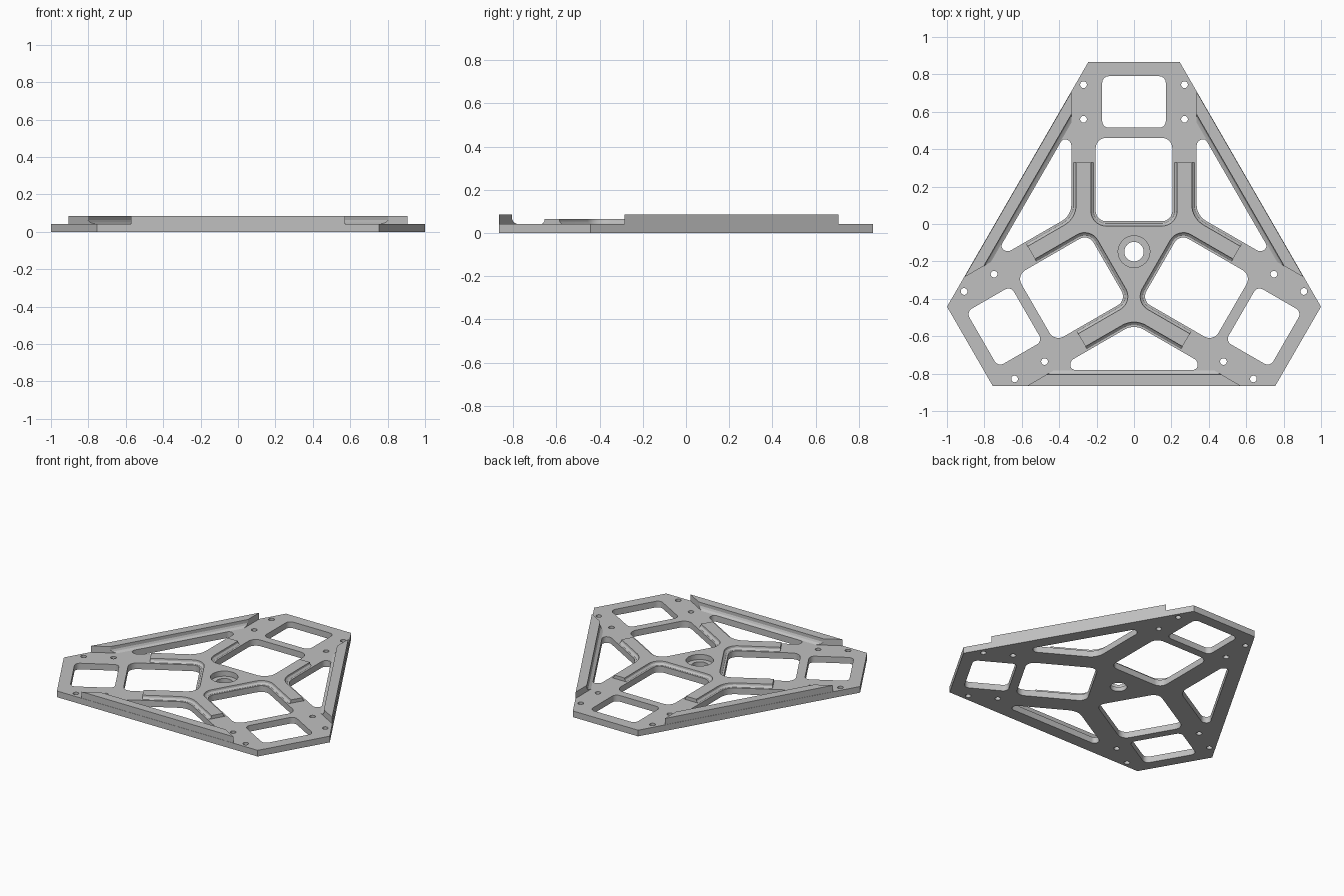
import bpy, bmesh, math
from mathutils import Vector, Matrix

if "Cube" in bpy.data.objects:
    bpy.data.objects.remove(bpy.data.objects["Cube"])

CENTRE = Vector((0, -0.148, 0))   # axis of the threefold symmetry
T30 = math.tan(math.radians(30))
BASE, RIB, WALL = 0.042, 0.065, 0.085
LEG_IN, LEG_OUT = 0.205, 0.335    # sides of each arm's two legs
EDGE, LIP = 0.717, 0.632          # outer edge and inner foot of the walls
BORE, SEAT = 0.052, 0.085

grey = bpy.data.materials.new("plain grey")
grey.use_nodes = True
grey.diffuse_color = (0.53, 0.53, 0.53, 1)
grey.node_tree.nodes["Principled BSDF"].inputs["Base Color"].default_value = grey.diffuse_color


def turn(loop, k):
    m = Matrix.Rotation(math.radians(120 * k), 2)
    return [m @ Vector(p) for p in loop]


def circle(x, y, r, n=32):
    return [Vector((x + r * math.cos(math.tau * i / n), y + r * math.sin(math.tau * i / n)))
            for i in range(n)]


def rounded(corners, steps=8):
    """Outline from (x, y, radius) corners."""
    out = []
    for i, (x, y, r) in enumerate(corners):
        p = Vector((x, y))
        if r == 0:
            out.append(p)
            continue
        a = (Vector(corners[i - 1][:2]) - p).normalized()
        b = (Vector(corners[(i + 1) % len(corners)][:2]) - p).normalized()
        half = a.angle(b) / 2
        c = p + (a + b).normalized() * (r / math.sin(half))
        start = p + a * (r / math.tan(half)) - c
        end = p + b * (r / math.tan(half)) - c
        sweep = start.angle_signed(end)   # clockwise positive
        for s in range(steps + 1):
            out.append(c + Matrix.Rotation(-sweep * s / steps, 2) @ start)
    return out


def box(w, y0, y1, r):
    return rounded([(-w, y0, r), (w, y0, r), (w, y1, r), (-w, y1, r)])


def solid(name, layers):
    """Loft matching loops through layers of (z, loops), then cap both ends."""
    bm = bmesh.new()
    rings = [[[bm.verts.new((p.x, p.y, z)) for p in loop] for loop in loops]
             for z, loops in layers]
    for low, high in zip(rings, rings[1:]):
        for a, b in zip(low, high):
            for i in range(len(a)):
                bm.faces.new((a[i - 1], a[i], b[i], b[i - 1]))
    for level, up in ((rings[0], -1), (rings[-1], 1)):
        edges = [bm.edges.get((r[i - 1], r[i])) for r in level for i in range(len(r))]
        bmesh.ops.triangle_fill(bm, edges=edges, use_beauty=True, normal=(0, 0, up))
    bmesh.ops.remove_doubles(bm, verts=bm.verts, dist=0.00001)
    bmesh.ops.recalc_face_normals(bm, faces=bm.faces)
    mesh = bpy.data.meshes.new(name)
    bm.to_mesh(mesh)
    bm.free()
    mesh.materials.append(grey)
    obj = bpy.data.objects.new(name, mesh)
    obj.location = CENTRE
    bpy.context.collection.objects.link(obj)
    bpy.ops.object.select_all(action="DESELECT")
    obj.select_set(True)
    bpy.context.view_layer.objects.active = obj
    bpy.ops.object.shade_smooth_by_angle(angle=math.radians(25))
    return obj


# Base plate with windows, side openings, screw holes and a stepped bore
outline, cuts = [], []
side_opening = rounded([(0, -LEG_OUT / math.cos(math.radians(30)), 0.1),
                        (-0.34, -0.387 - 0.34 * T30, 0.035), (-0.34, -LIP, 0.026),
                        (0.34, -LIP, 0.026), (0.34, -0.387 - 0.34 * T30, 0.035)])
arm_cuts = [box(LEG_IN, 0.163, 0.608, 0.055), box(0.17, 0.663, 0.938, 0.035), side_opening]
arm_cuts += [circle(x, y, 0.018, 20) for x in (-0.27, 0.27) for y in (0.708, 0.893)]
for k in range(3):
    outline += turn([(0.245, 1.013), (-0.245, 1.013)], k)
    cuts += [turn(c, k) for c in arm_cuts]
solid("base_plate", [(z, [outline, circle(0, 0, r)] + cuts) for z, r in
                     ((0, BORE), (0.03, BORE), (0.03, SEAT), (BASE, SEAT))])


# Raised star rib, set back from the openings with a filleted foot
def star(inset):
    d, a, b = LEG_OUT - inset, LEG_IN + inset, 0.163 - inset
    pts = [(d, d * T30, 0.1 + inset), (d, 0.478, 0), (a, 0.478, 0), (a, b, 0.055 + inset),
           (-a, b, 0.055 + inset), (-a, 0.478, 0), (-d, 0.478, 0)]
    corners = []
    for k in range(3):
        flat = turn([p[:2] for p in pts], k)
        corners += [(v.x, v.y, p[2]) for v, p in zip(flat, pts)]
    return rounded(corners)


solid("raised_rib", [(z, [star(inset), circle(0, 0, SEAT)]) for z, inset in
                     ((BASE - 0.001, 0.01), (0.046, 0.018), (0.053, 0.024), (RIB, 0.026))])


# Edge walls with a filleted inner foot and slanted ends
def wall_loop(y, k):
    end = lambda v: (v - 0.387) / T30
    return turn([(-end(EDGE), -EDGE), (end(EDGE), -EDGE), (end(y), -y), (-end(y), -y)], k)


for k, name in enumerate(("front_wall", "left_wall", "right_wall")):
    solid(name, [(z, [wall_loop(y, k)]) for z, y in
                 ((BASE - 0.001, LIP), (0.045, 0.642), (0.051, 0.651), (0.063, 0.657), (WALL, 0.657))])
